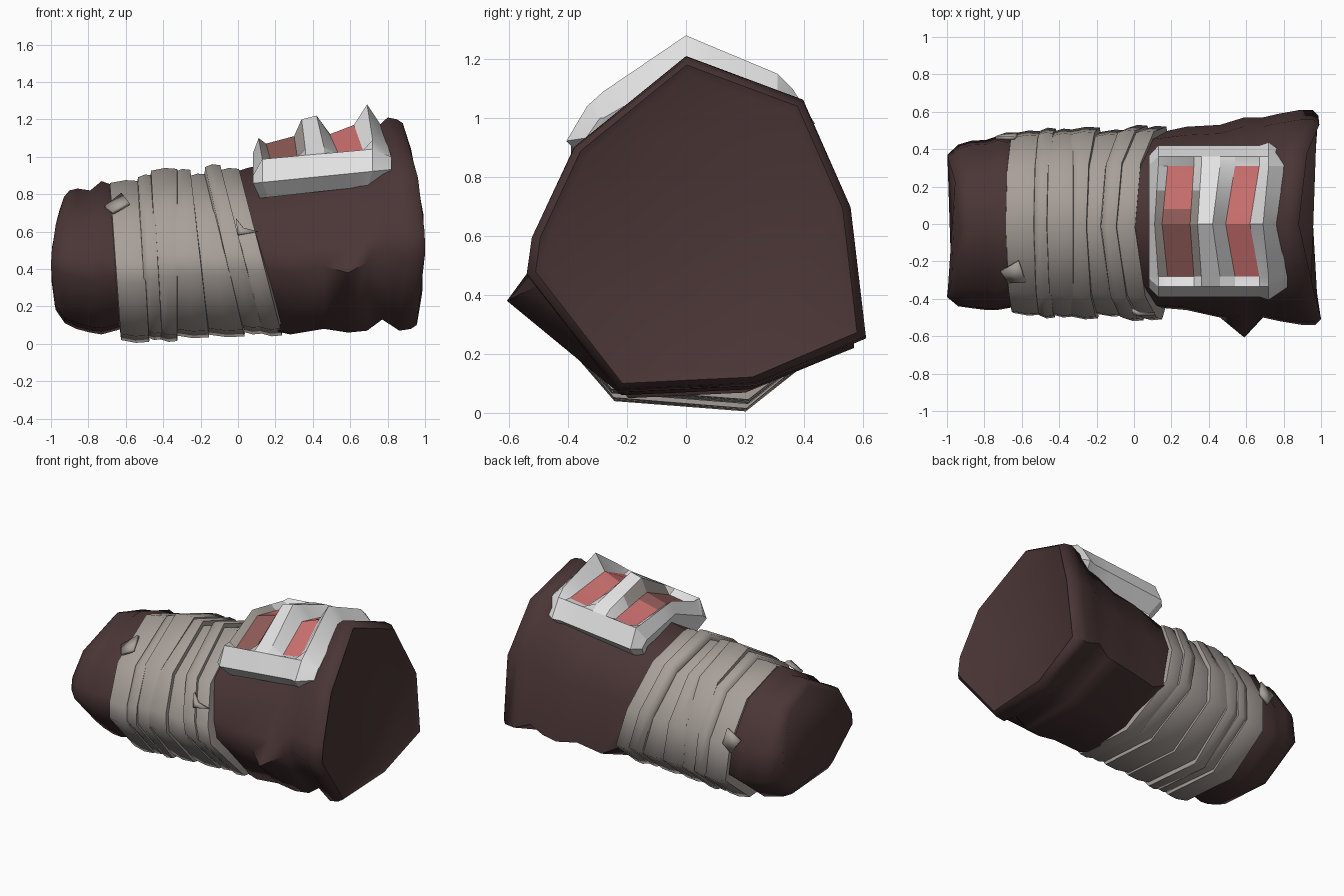
import bpy, bmesh, math

cube = bpy.data.objects.get("Cube")
if cube:
    bpy.data.objects.remove(cube, do_unlink=True)


def material(name, rgb):
    m = bpy.data.materials.new(name)
    m.use_nodes = True
    m.diffuse_color = (*rgb, 1)
    bsdf = m.node_tree.nodes["Principled BSDF"]
    bsdf.inputs["Base Color"].default_value = (*rgb, 1)
    bsdf.inputs["Roughness"].default_value = 0.9
    return m


BROWN = material("dark brown cloth", (0.069, 0.036, 0.036))
WRAP = material("grey bandage", (0.39, 0.35, 0.32))
WHITE = material("pale plate", (0.76, 0.76, 0.76))
RED = material("red inlay", (0.62, 0.17, 0.165))
DARK_RED = material("dark red inlay", (0.29, 0.11, 0.1))

# Cross-sections: u across (-1..1), v up (0..1)
CUFF = [(-.06, 1), (.63, .87), (.91, .55), (1, .16), (.35, .02),
        (-.46, 0), (-1, .35), (-.97, .46), (-.72, .73)]
FOLD = CUFF[:6] + [(-1.18, .32)] + CUFF[7:]
ARM = [(-.04, 1), (.62, .87), (.95, .56), (1, .27), (.4, 0),
       (-.5, .04), (-1, .37), (-.98, .5), (-.76, .76)]


def finish(name, bm, mats, angle):
    bmesh.ops.recalc_face_normals(bm, faces=bm.faces)
    mesh = bpy.data.meshes.new(name)
    bm.to_mesh(mesh)
    bm.free()
    ob = bpy.data.objects.new(name, mesh)
    bpy.context.collection.objects.link(ob)
    for m in mats:
        mesh.materials.append(m)
    bpy.ops.object.select_all(action='DESELECT')
    ob.select_set(True)
    bpy.context.view_layer.objects.active = ob
    bpy.ops.object.shade_smooth_by_angle(angle=math.radians(angle))
    return ob


def loft(name, rings, mat, angle):
    """Skin rings of (section, x, y min, y max, z min, z max, bow, slant)."""
    bm = bmesh.new()
    loops = []
    for section, x, y0, y1, z0, z1, bow, slant in rings:
        loops.append([bm.verts.new((x + bow * (v - .38) ** 2 + slant * (1 - v),
                                    (y0 + y1) / 2 + u * (y1 - y0) / 2,
                                    z0 + v * (z1 - z0))) for u, v in section])
    n = len(loops[0])
    for a, b in zip(loops, loops[1:]):
        for i in range(n):
            j = (i + 1) % n
            bm.faces.new((a[i], a[j], b[j], b[i]))
    bm.faces.new(loops[0])
    bm.faces.new(loops[-1])
    return finish(name, bm, [mat], angle)


# Sleeve with creases, wide cuff at +x and narrow end at -x
loft("sleeve", [
    (ARM, -1.0, -.39, .37, .18, .785, .18, 0),
    (ARM, -.94, -.44, .425, .11, .82, .1, 0),
    (ARM, -.87, -.45, .445, .08, .83, .03, 0),
    (ARM, -.79, -.46, .45, .06, .82, 0, 0),
    (ARM, -.73, -.46, .47, .05, .87, 0, 0),
    (ARM, -.62, -.44, .45, .08, .83, 0, 0),
    (ARM, -.2, -.44, .45, .1, .86, 0, 0),
    (ARM, .05, -.44, .47, .1, .94, 0, 0),
    (CUFF, .28, -.46, .52, .05, .99, 0, 0),
    (CUFF, .46, -.50, .53, .08, 1.03, 0, 0),
    (FOLD, .59, -.51, .57, .06, 1.06, 0, 0),
    (CUFF, .69, -.50, .57, .07, 1.11, 0, 0),
    (CUFF, .78, -.52, .59, .13, 1.17, -.06, 0),
    (CUFF, .9, -.54, .61, .07, 1.21, -.26, 0),
    (CUFF, .97, -.54, .61, .08, 1.2, -.31, 0),
    (CUFF, 1.0, -.51, .58, .1, 1.18, -.31, 0),
    (CUFF, .985, -.48, .55, .13, 1.15, -.31, 0)], BROWN, 62)

# Bandage turns: edge x at top, slant, half width, z min, z max
TURNS = [(-.69, .06, .49, .005, .875), (-.54, .05, .505, .02, .905),
         (-.47, .05, .5, .01, .94), (-.34, .0, .51, .03, .935),
         (-.27, .1, .495, .035, .91), (-.18, .2, .52, .05, .96),
         (-.11, .23, .515, .04, .94), (-.01, .23, .5, .05, .93)]
for i, ((xa, sa, h, z0, z1), (xb, sb, *_)) in enumerate(zip(TURNS, TURNS[1:])):
    def ring(x, slant, drop):
        return (ARM, x, drop - h, h + .01 - drop, z0 + drop, z1 - drop, 0, slant)
    loft(f"bandage_{i + 1}", [
        ring(xa, sa, .06), ring(xa + .005, sa, .015),
        ring(xa * .4 + xb * .6, sa * .4 + sb * .6, 0),
        ring(xb + .015, sb, .005), ring(xb + .02, sb, .06)], WRAP, 66)


# Torn bandage ends
def flap(name, pts):
    bm = bmesh.new()
    bm.faces.new([bm.verts.new(p) for p in pts])
    ob = finish(name, bm, [WRAP], 30)
    mod = ob.modifiers.new("thickness", 'SOLIDIFY')
    mod.thickness = .02
    mod.offset = 0


flap("torn_end_front", [(-.01, -.46, .67), (.03, -.48, .62), (.11, -.48, .6), (.0, -.48, .58)])
flap("torn_end_top", [(-.71, -.25, .73), (-.62, -.2, .8), (-.58, -.31, .75), (-.67, -.31, .7)])
flap("torn_end_back", [(-.74, .46, .54), (-.64, .46, .6), (-.62, .48, .5), (-.68, .48, .45)])

# Chevron plate columns: centre x, side x, centre z, side z
COLUMNS = [(.08, .08, 1.02, .9), (.11, .13, 1.10, .99), (.15, .18, 1.07, .96),
           (.30, .32, 1.11, .98), (.34, .36, 1.20, 1.04), (.42, .46, 1.22, 1.05),
           (.49, .54, 1.12, 1.01), (.62, .67, 1.17, 1.03), (.69, .72, 1.28, 1.09),
           (.77, .82, 1.16, 1.0)]
# Rows: y, share of side shape, kind of row
ROWS = [(-.39, 1, "edge"), (-.335, 1, "rim"), (-.28, 1, "bed"), (0, 0, "bed"),
        (.08, .26, "bed"), (.18, .58, "bed"), (.31, 1, "bed"), (.36, 1, "rim"),
        (.42, 1, "edge")]

bm = bmesh.new()
grid = []
last = len(COLUMNS) - 1
for y, t, kind in ROWS:
    row = []
    for c, (xc, xs, zc, zs) in enumerate(COLUMNS):
        x, z = xc + t * (xs - xc), zc + t * (zs - zc)
        py = y
        if kind == "edge":
            z = .86 + .1 * (x - .1)
        elif kind == "rim" and 0 < c < last:
            z = .985 + .09 * (x - .1)
        if kind != "bed" and c in (0, last):      # clipped corners
            py *= .87
        elif kind == "edge" and c == last - 1:
            py *= 1.04
        if y > 0:
            z += .06 * t
        row.append(bm.verts.new((x, py, z)))
    grid.append(row)

inlay = []
for r in range(len(ROWS) - 1):
    in_bed = ROWS[r][2] == ROWS[r + 1][2] == "bed"
    for c in range(last):
        f = bm.faces.new((grid[r][c], grid[r][c + 1], grid[r + 1][c + 1], grid[r + 1][c]))
        if in_bed and c in (2, 6):
            inlay.append(f)
        elif in_bed and c in (1, 3) and ROWS[r + 1][0] < .2:
            f.material_index = 1

# Underside tucked into the sleeve
border = (grid[0] + [row[-1] for row in grid[1:-1]]
          + grid[-1][::-1] + [row[0] for row in grid[-2:0:-1]])
lower = [bm.verts.new((.45 + (v.co.x - .45) * .9, v.co.y * .8, v.co.z - .08))
         for v in border]
for i in range(len(border)):
    j = (i + 1) % len(border)
    bm.faces.new((border[i], border[j], lower[j], lower[i]))

# Coloured inlays set inside the two recesses
rims = bmesh.ops.inset_region(bm, faces=inlay, thickness=.014)["faces"]
for f in rims:
    centre = f.calc_center_median()
    if centre.x < .4 and centre.y < .18:
        f.material_index = 1
for f in inlay:
    centre = f.calc_center_median()
    f.material_index = 3 if centre.x < .4 and centre.y < .08 else 2
finish("chevron_plate", bm, [WHITE, WRAP, RED, DARK_RED], 25)
